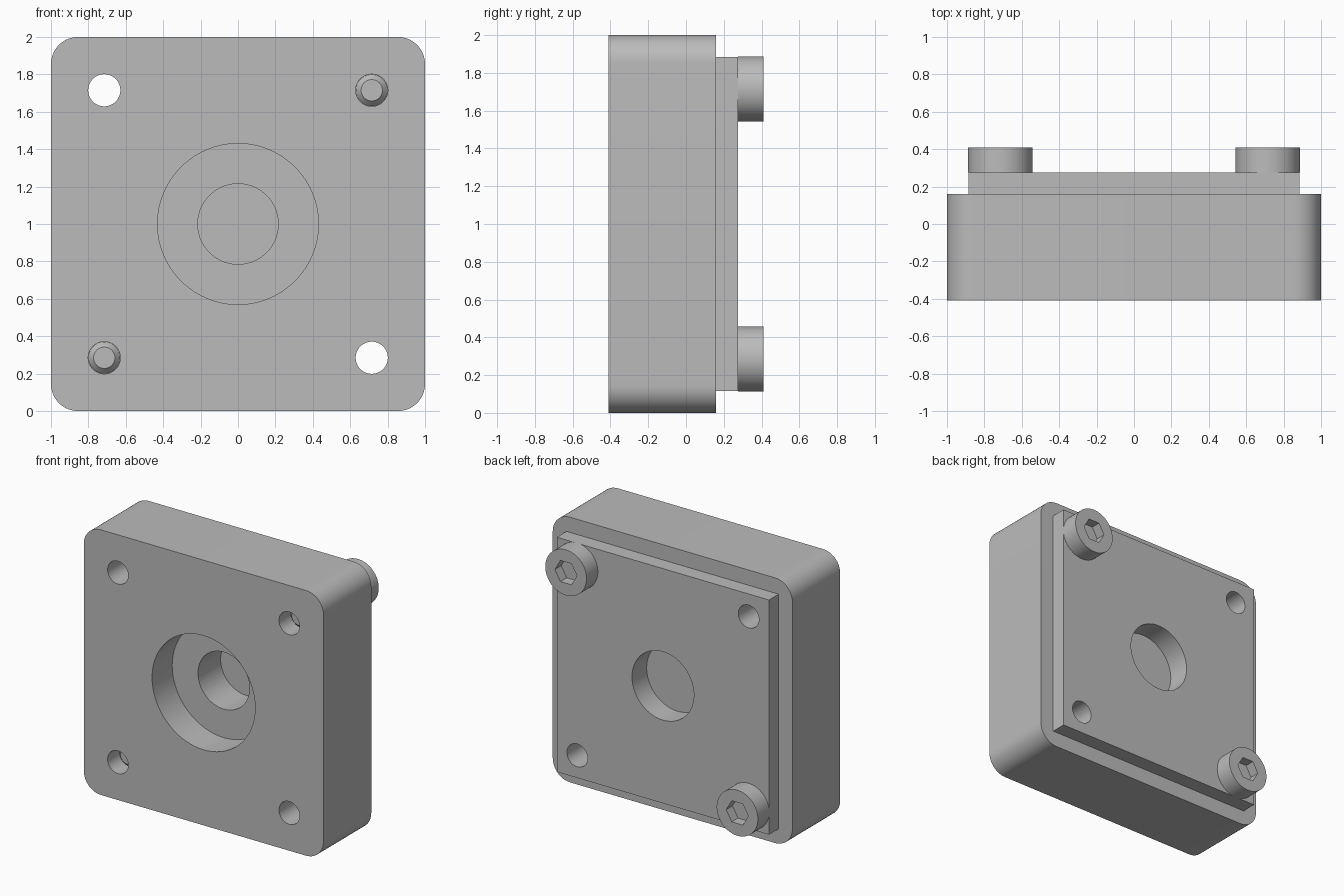
import bpy, bmesh
from math import pi, radians
from mathutils import Matrix, Vector

cube = bpy.data.objects.get("Cube")
if cube:
    bpy.data.objects.remove(cube, do_unlink=True)

grey = bpy.data.materials.new("machined_grey")
grey.use_nodes = True
colour = (0.5, 0.5, 0.5, 1)
grey.diffuse_color = colour
grey.node_tree.nodes["Principled BSDF"].inputs["Base Color"].default_value = colour

MID = 1.0           # height of the centre axis
FRONT, STEP, BACK, TOP = -0.41, 0.16, 0.275, 0.41   # depth levels along y
BOLT = 0.715        # bolt offset from the centre


def make(name, bm):
    bmesh.ops.recalc_face_normals(bm, faces=bm.faces)
    mesh = bpy.data.meshes.new(name)
    bm.to_mesh(mesh)
    bm.free()
    mesh.materials.append(grey)
    obj = bpy.data.objects.new(name, mesh)
    bpy.context.collection.objects.link(obj)
    return obj


def block(name, half, y0, y1, radius=0):
    """Square block around the centre axis, with optional rounded corners."""
    bm = bmesh.new()
    bmesh.ops.create_cube(bm, size=1)
    bmesh.ops.scale(bm, vec=(2 * half, y1 - y0, 2 * half), verts=bm.verts)
    bmesh.ops.translate(bm, vec=(0, (y0 + y1) / 2, MID), verts=bm.verts)
    if radius:
        edges = [e for e in bm.edges
                 if abs(e.verts[0].co.y - e.verts[1].co.y) > 0.1]
        bmesh.ops.bevel(bm, geom=edges, offset=radius, segments=12,
                        profile=0.5, affect='EDGES')
    return make(name, bm)


def lathe(name, profile, x, z, steps=64):
    """Turn (radius, y) points about an axis parallel to y."""
    bm = bmesh.new()
    verts = [bm.verts.new((r, y, 0)) for r, y in profile]
    edges = [bm.edges.new(pair) for pair in zip(verts, verts[1:])]
    bmesh.ops.spin(bm, geom=verts + edges, cent=(0, 0, 0), axis=(0, 1, 0),
                   angle=2 * pi, steps=steps)
    bmesh.ops.remove_doubles(bm, verts=bm.verts, dist=0.0001)
    bmesh.ops.translate(bm, vec=(x, 0, z), verts=bm.verts)
    return make(name, bm)


def rod(name, r, y0, y1, x=0, z=MID, steps=64):
    return lathe(name, [(0, y0), (r, y0), (r, y1), (0, y1)], x, z, steps)


def combine(target, tool, operation='DIFFERENCE'):
    """Apply a boolean and discard the tool."""
    tool.hide_render = True
    mod = target.modifiers.new("cut", 'BOOLEAN')
    mod.operation, mod.object, mod.solver = operation, tool, 'EXACT'
    bpy.context.view_layer.objects.active = target
    bpy.ops.object.modifier_apply(modifier=mod.name)
    bpy.data.objects.remove(tool, do_unlink=True)


def finish(obj):
    bpy.ops.object.select_all(action='DESELECT')
    obj.select_set(True)
    bpy.context.view_layer.objects.active = obj
    bpy.ops.object.shade_smooth_by_angle(angle=radians(25))


# Housing with a raised square pad on the back
housing = block("housing", 1.0, FRONT, STEP, radius=0.145)
combine(housing, block("back_pad", 0.885, 0, BACK), 'UNION')

# Stepped centre bore: wide front recess, narrow middle, medium rear recess
for r, y0, y1 in ((0.43, -0.6, -0.17), (0.215, -0.5, 0.5), (0.258, 0.1, 0.6)):
    combine(housing, rod("bore_cutter", r, y0, y1, steps=96))

# Four bolt holes
for sx in (-1, 1):
    for sz in (-1, 1):
        combine(housing, rod("hole_cutter", 0.086, -0.6, 0.6,
                             sx * BOLT, MID + sz * BOLT))
finish(housing)

# Two socket-head screws on one diagonal, with chamfered tips
screw_profile = [(0, -0.3), (0.057, -0.3), (0.085, -0.27), (0.085, BACK),
                 (0.172, BACK), (0.172, TOP), (0, TOP)]
for name, s in (("upper_left_screw", 1), ("lower_right_screw", -1)):
    x, z = s * BOLT, MID + s * BOLT
    screw = lathe(name, screw_profile, x, z)
    combine(screw, rod("hex_cutter", 0.092, TOP - 0.075, 0.6, x, z, steps=6))
    finish(screw)
